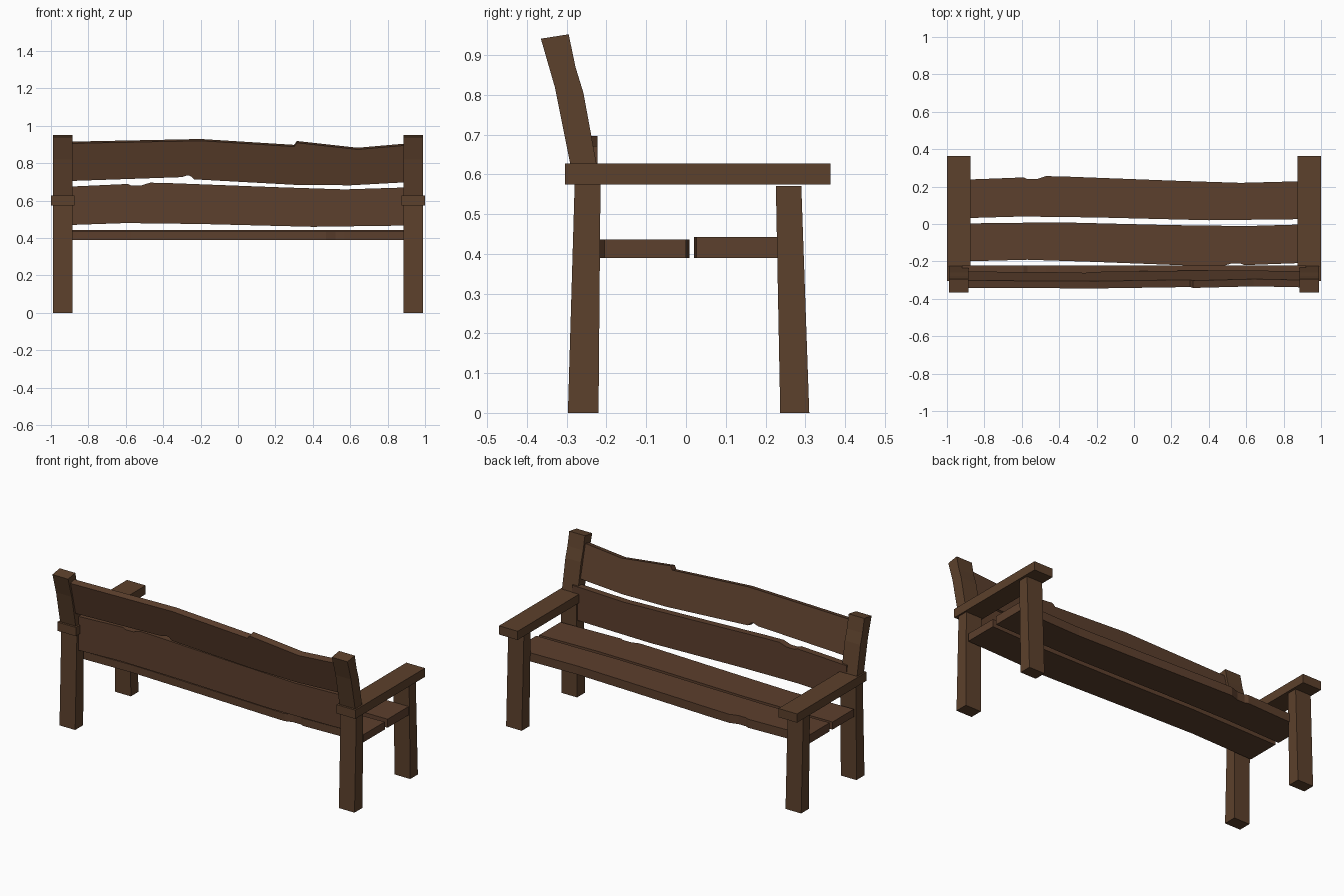
import bpy, bmesh, math
from mathutils import Matrix

cube = bpy.data.objects.get("Cube")
if cube:
    bpy.data.objects.remove(cube, do_unlink=True)


def material(name, rgb):
    m = bpy.data.materials.new(name)
    m.use_nodes = True
    m.diffuse_color = (*rgb, 1)
    m.node_tree.nodes["Principled BSDF"].inputs["Base Color"].default_value = (*rgb, 1)
    return m


frame_wood = material("frame wood", (0.107, 0.052, 0.025))
plank_wood = material("plank wood", (0.107, 0.050, 0.026))


def prism(name, outline, depth, mat, matrix):
    """Extrude a closed 2D outline along local z, centred, then place it."""
    bm = bmesh.new()
    face = bm.faces.new([bm.verts.new((u, v, -depth / 2)) for u, v in outline])
    moved = bmesh.ops.extrude_face_region(bm, geom=[face])["geom"]
    verts = [g for g in moved if isinstance(g, bmesh.types.BMVert)]
    bmesh.ops.translate(bm, verts=verts, vec=(0, 0, depth))
    bmesh.ops.recalc_face_normals(bm, faces=bm.faces)
    mesh = bpy.data.meshes.new(name)
    bm.to_mesh(mesh)
    bm.free()
    mesh.materials.append(mat)
    obj = bpy.data.objects.new(name, mesh)
    obj.matrix_world = matrix
    bpy.context.collection.objects.link(obj)
    return obj


# Side-frame profiles in (y, z), extruded across x
side_parts = {
    "back_leg": ([(-0.297, 0), (-0.22, 0), (-0.215, 0.575), (-0.28, 0.575)], 0.105, 0.9375),
    "front_leg": ([(0.237, 0), (0.31, 0), (0.29, 0.57), (0.226, 0.57)], 0.105, 0.9375),
    "armrest": ([(-0.304, 0.574), (0.364, 0.574), (0.364, 0.627), (-0.304, 0.627)], 0.125, 0.9375),
    "back_post": ([(-0.29, 0.62), (-0.224, 0.62), (-0.258, 0.805), (-0.278, 0.87),
                   (-0.295, 0.952), (-0.365, 0.941), (-0.33, 0.82)], 0.105, 0.9375),
}
yz_to_world = Matrix(((0, 0, 1, 0), (1, 0, 0, 0), (0, 1, 0, 0), (0, 0, 0, 1)))
for side, sign in (("left", 1), ("right", -1)):
    for name, (outline, width, x) in side_parts.items():
        prism(f"{side}_{name}", outline, width, frame_wood,
              Matrix.Translation((sign * x, 0, 0)) @ yz_to_world)


# Rough-edged planks: lower edge left to right, then upper edge right to left
def plank_outline(half, lower, upper):
    low = [(-half, lower[0][1])] + lower[1:-1] + [(half, lower[-1][1])]
    up = [(-half, upper[0][1])] + upper[1:-1] + [(half, upper[-1][1])]
    return low + up[::-1]


chipped_low = [(-1, -0.106), (-0.6, -0.095), (-0.2, -0.1), (0.4, -0.115), (1, -0.108)]
chipped_up = [(-1, 0.099), (-0.59, 0.114), (-0.57, 0.105), (-0.52, 0.105), (-0.47, 0.121),
              (-0.35, 0.118), (0.2, 0.097), (0.57, 0.085), (1, 0.096)]
wavy_low = [(-1, -0.102), (-0.3, -0.08), (-0.27, -0.07), (-0.255, -0.073), (-0.235, -0.092),
            (0.3, -0.122), (0.6, -0.125), (1, -0.107)]
wavy_up = [(-1, 0.105), (-0.2, 0.12), (0.3, 0.088), (0.315, 0.109), (0.64, 0.072), (1, 0.097)]

# Seat: the rear plank is the front one turned end for end
seat = plank_outline(0.985, chipped_low, chipped_up)
prism("front_seat_plank", seat, 0.052, plank_wood, Matrix.Translation((0, 0.135, 0.416)))
prism("rear_seat_plank", seat, 0.046, plank_wood,
      Matrix.Translation((0, -0.106, 0.413)) @ Matrix.Rotation(math.pi, 4, "Z"))

# Backrest: upright lower plank, reclined upper plank
upright = Matrix.Rotation(math.pi / 2, 4, "X")
recline = Matrix.Rotation(math.radians(90 + 13.5), 4, "X")
prism("lower_back_plank", plank_outline(0.92, chipped_low, chipped_up), 0.04, plank_wood,
      Matrix.Translation((0, -0.243, 0.575)) @ upright)
prism("upper_back_plank", plank_outline(0.92, wavy_low, wavy_up), 0.04, plank_wood,
      Matrix.Translation((0, -0.297, 0.808)) @ recline)
